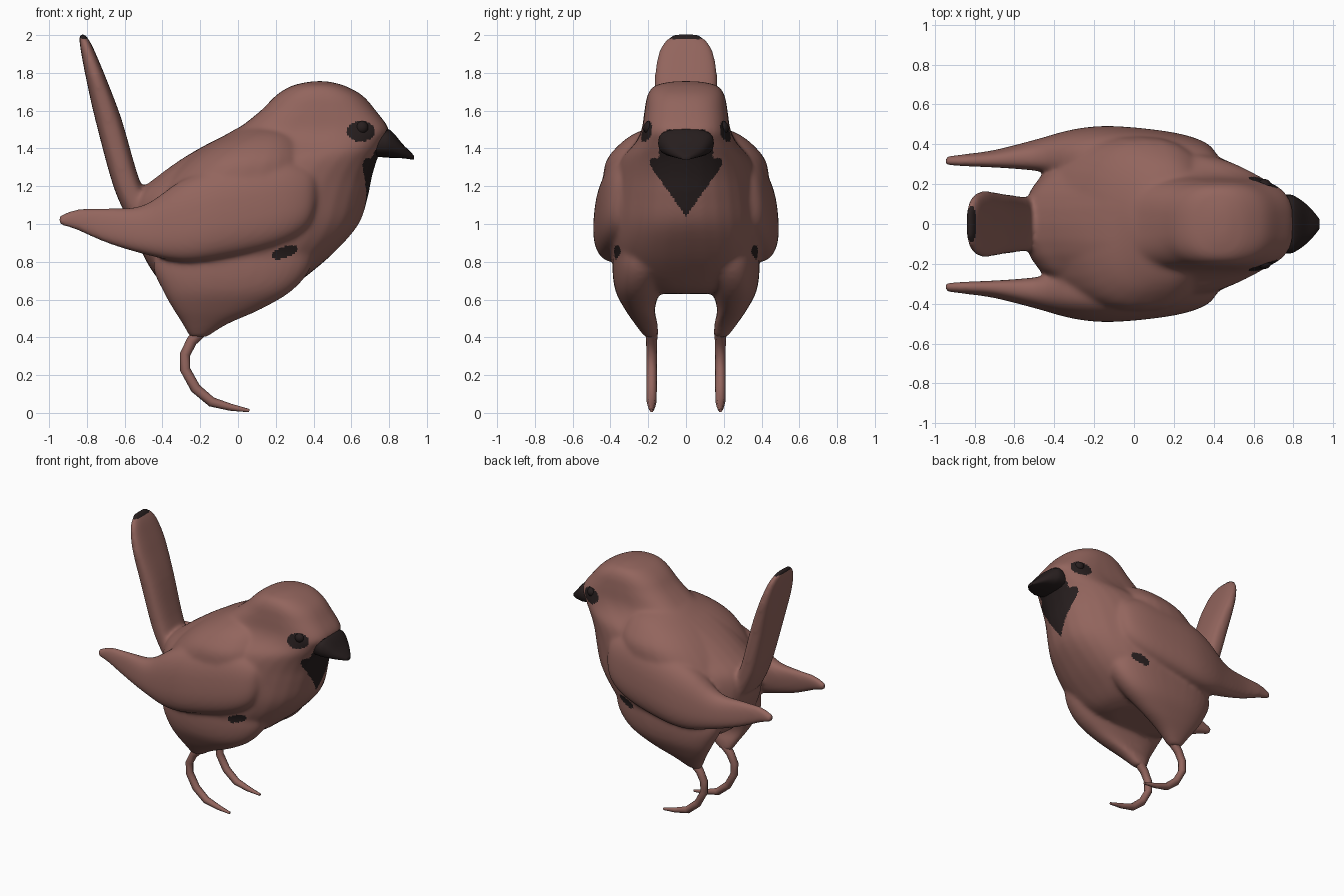
import bpy, bmesh, math
from mathutils import Vector

cube = bpy.data.objects.get("Cube")
if cube:
    bpy.data.objects.remove(cube)


def material(name, rgb):
    m = bpy.data.materials.new(name)
    m.use_nodes = True
    m.diffuse_color = (*rgb, 1)
    m.node_tree.nodes["Principled BSDF"].inputs["Base Color"].default_value = (*rgb, 1)
    return m


brown = material("brown feathers", (0.29, 0.13, 0.11))
dark = material("dark markings", (0.02, 0.013, 0.013))


def spline(rows, steps=4):
    """Smoothly interpolate rows of numbers."""
    rows = [Vector(r) for r in rows]
    pad = [rows[0]] + rows + [rows[-1]]
    out = []
    for a, b, c, d in zip(pad, pad[1:], pad[2:], pad[3:]):
        for i in range(steps):
            t = i / steps
            out.append(b + (c - a) * (t / 2) + (a * 2 - b * 5 + c * 4 - d) * (t * t / 2)
                       + (b * 3 - a - c * 3 + d) * (t ** 3 / 2))
    return out + [rows[-1]]


def loft(bm, rows, axis, n=32, lean=0):
    """Closed skin through sections (pos, u0, u1, v0, v1, roundness)."""
    rings = []
    for p, u0, u1, v0, v1, e in spline(rows):
        ring = []
        for i in range(n):
            c, s = (f(2 * math.pi * i / n) for f in (math.cos, math.sin))
            du = (u1 - u0) / 2 * math.copysign(abs(c) ** (2 / e), c)
            u = (u0 + u1) / 2 + du
            v = (v0 + v1) / 2 + (v1 - v0) / 2 * math.copysign(abs(s) ** (2 / e), s) - lean * du
            ring.append(bm.verts.new((u, v, p) if axis == "z" else (p, v, u)))
        rings.append(ring)
    for a, b in zip(rings, rings[1:]):
        for i in range(n):
            j = (i + 1) % n
            bm.faces.new((a[i], a[j], b[j], b[i]))
    bm.faces.new(rings[0])
    bm.faces.new(rings[-1])


def to_object(bm, name, mat):
    bmesh.ops.recalc_face_normals(bm, faces=bm.faces)
    me = bpy.data.meshes.new(name)
    bm.to_mesh(me)
    bm.free()
    ob = bpy.data.objects.new(name, me)
    bpy.context.collection.objects.link(ob)
    me.materials.append(mat)
    return ob


def select(ob):
    bpy.ops.object.select_all(action="DESELECT")
    ob.select_set(True)
    bpy.context.view_layer.objects.active = ob


# Torso and head: height, back, front, half width, roundness
torso = [(.63, -.3, .17, .14, 2), (.66, -.37, .27, .25, 2.4), (.73, -.44, .37, .35, 2.7),
         (.85, -.51, .51, .395, 2.5), (1, -.56, .64, .41, 2.2), (1.15, -.54, .69, .4, 2.1),
         (1.25, -.43, .71, .38, 2.1), (1.35, -.29, .74, .34, 2.3), (1.43, -.15, .775, .27, 2.9),
         (1.5, -.01, .8, .235, 3.1), (1.6, .12, .73, .22, 2.8), (1.68, .2, .66, .205, 2.6),
         (1.73, .28, .57, .17, 2.5), (1.75, .36, .5, .1, 2.2), (1.756, .4, .47, .05, 2)]
# Shoulders fill the back between the wings
mantle = [(.95, -.4, .36, .4, 2.4), (1.1, -.47, .4, .43, 2.4), (1.22, -.4, .42, .44, 2.4),
          (1.33, -.29, .41, .425, 2.4), (1.41, -.18, .38, .365, 2.4), (1.47, -.07, .35, .29, 2.2),
          (1.51, 0, .3, .2, 2)]
# Tail
tail = [(1.02, -.58, -.4, .13, 2.8), (1.2, -.66, -.51, .14, 2.8), (1.55, -.755, -.615, .155, 2.8),
        (1.75, -.8, -.69, .167, 2.8), (1.86, -.822, -.735, .157, 2.8),
        (1.95, -.837, -.775, .128, 2.8), (2.006, -.842, -.81, .07, 2.8)]
skin = bmesh.new()
for rows in (torso, mantle, tail):
    loft(skin, [(z, a, b, -w, w, e) for z, a, b, w, e in rows], "z")

# Wings run along x: bottom, top, inner, outer
wing = [(.43, 1.13, 1.24, .25, .32), (.37, .98, 1.3, .22, .4), (.2, .885, 1.34, .22, .455),
        (-.1, .815, 1.3, .22, .487), (-.3, .8, 1.23, .24, .472), (-.5, .84, 1.1, .27, .42),
        (-.7, .9, 1.085, .285, .37), (-.85, .965, 1.08, .29, .35), (-.947, .995, 1.045, .295, .34)]
# Thighs: height, back, front, inner, outer
thigh = [(.95, -.4, .4, .05, .38), (.78, -.45, .39, .08, .39), (.65, -.4, .29, .135, .375),
         (.55, -.345, .125, .165, .325), (.47, -.295, -.055, .15, .27), (.4, -.255, -.165, .148, .218)]
for side in (-1, 1):
    for rows, axis, e, lean in ((wing, "x", 2.5, .1), (thigh, "z", 2.4, 0)):
        loft(skin, [(p, a, b, side * i, side * o, e) for p, a, b, i, o in rows], axis,
             lean=lean * side)
body = to_object(skin, "body", brown)

# Fuse the lofts into one soft skin
fuse = body.modifiers.new("fuse", "REMESH")
fuse.mode = "VOXEL"
fuse.voxel_size = .011
soft = body.modifiers.new("soften", "SMOOTH")
soft.factor = .5
soft.iterations = 24
select(body)
for name in ("fuse", "soften"):
    bpy.ops.object.modifier_apply(modifier=name)
body.data.materials.clear()
body.data.materials.append(brown)
body.data.materials.append(dark)


def ellipse(x, z, cx, cz, rx, rz, tilt=0):
    c, s = math.cos(tilt), math.sin(tilt)
    dx, dz = x - cx, z - cz
    return ((dx * c + dz * s) / rx) ** 2 + ((dz * c - dx * s) / rz) ** 2 < 1


def marked(p):
    x, y, z = p.x, abs(p.y), p.z
    bill_base = 1.32 < z < 1.5 and x > .7 + (z - 1.34) * .55
    bib = x > .63 and 1.04 < z <= 1.35 and y < .19 * min(1, (z - 1.04) / .27)
    eye_patch = y > .1 and ellipse(x, z, .65, 1.49, .075, .055)
    flank_spot = y > .2 and ellipse(x, z, .245, .85, .072, .03, .35)
    tail_tip = x < -.7 and z > 1.98
    return bill_base or bib or eye_patch or flank_spot or tail_tip


for f in body.data.polygons:
    f.material_index = int(marked(f.center))
    f.use_smooth = True

# Beak
bill = bmesh.new()
beak_rows = [(.7, 1.36, 1.49, .14), (.78, 1.352, 1.505, .148), (.82, 1.35, 1.485, .132),
             (.87, 1.348, 1.425, .095), (.91, 1.343, 1.385, .052), (.932, 1.34, 1.362, .022)]
loft(bill, [(x, a, b, -w, w, 2.7) for x, a, b, w in beak_rows], "x", 20)
beak = to_object(bill, "beak", dark)
select(beak)
bpy.ops.object.shade_smooth_by_angle(angle=math.radians(50))

# Eyes and legs, one per side
path = [(-.19, .44, 1.2), (-.245, .38, 1), (-.28, .31, .95), (-.28, .23, .95), (-.225, .13, .95),
        (-.14, .058, .9), (-.04, .03, .65), (.06, .012, .3)]
for side, label in ((1, "left"), (-1, "right")):
    ball = bmesh.new()
    bmesh.ops.create_uvsphere(ball, u_segments=16, v_segments=10, radius=.036)
    eye = to_object(ball, label + "_eye", dark)
    eye.location = (.655, side * .19, 1.51)
    select(eye)
    bpy.ops.object.shade_smooth()

    cu = bpy.data.curves.new(label + "_leg", "CURVE")
    cu.dimensions = "3D"
    cu.bevel_depth = .029
    cu.bevel_resolution = 2
    cu.use_fill_caps = True
    line = cu.splines.new("POLY")
    line.points.add(len(path) - 1)
    for pt, (x, z, r) in zip(line.points, path):
        pt.co = (x, side * .182, z, 1)
        pt.radius = r
    cu.materials.append(brown)
    leg = bpy.data.objects.new(label + "_leg", cu)
    bpy.context.collection.objects.link(leg)
    select(leg)
    bpy.ops.object.convert(target="MESH")
    bpy.ops.object.shade_smooth_by_angle(angle=math.radians(60))
